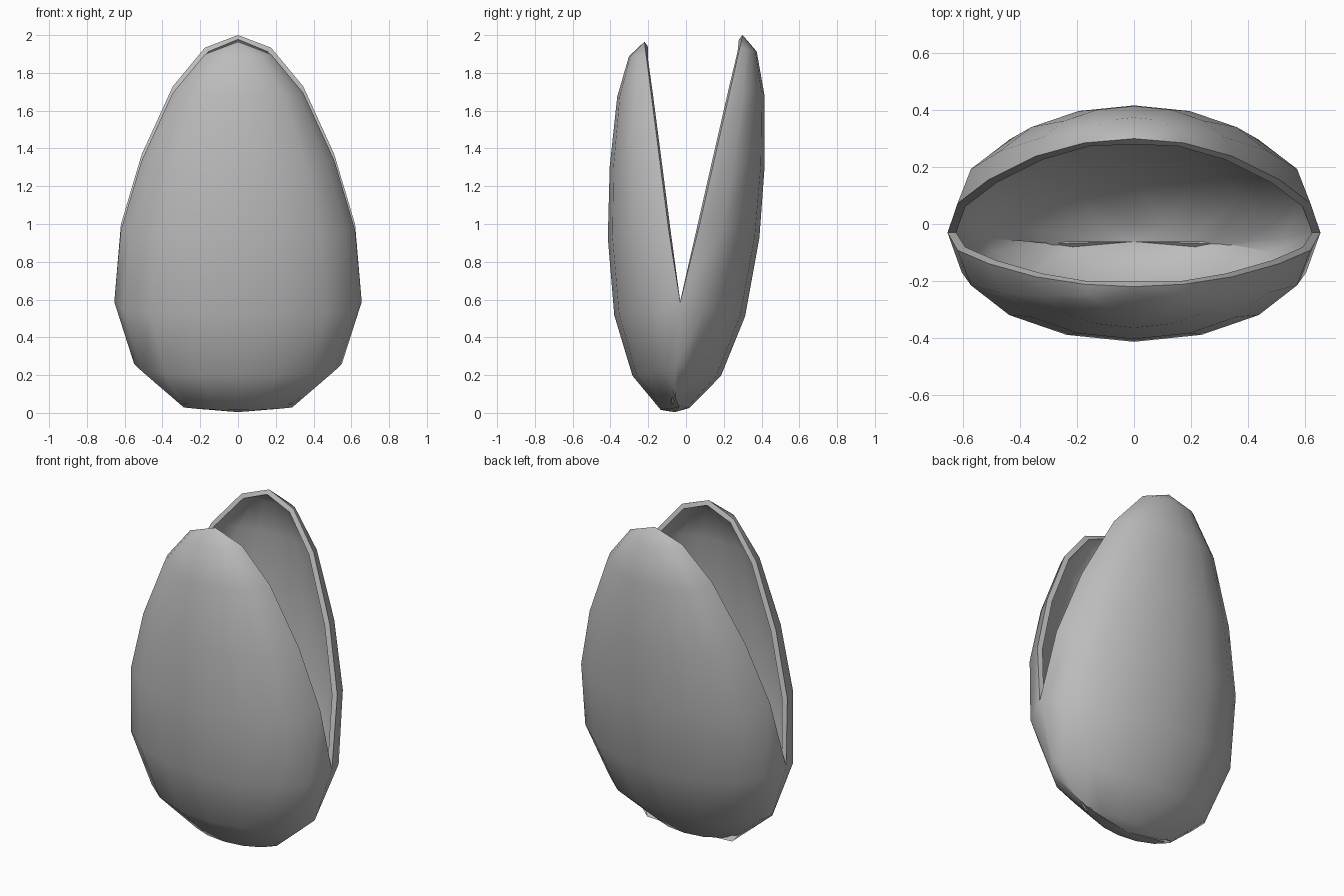
import bpy, bmesh, math

old = bpy.data.objects.get("Cube")
if old:
    bpy.data.objects.remove(old, do_unlink=True)

# Egg profile: distance along the rim from the base, half width
PROFILE = [(0, 0), (.065, .31), (.268, .55), (.605, .655), (1.025, .62),
           (1.405, .51), (1.775, .345), (1.985, .175), (2.053, 0)]
STEPS = 8          # segments around each half
FLATTEN = .523     # depth of a half relative to its half width
HINGE_ROW = 3      # the halves are joined up to this row
TOP = len(PROFILE) - 1

# Side, tip y (outward), tip z, opening angle, length factor
BACK = (1, .30, 2.0, math.radians(12.8), 1.0)
FRONT = (-1, .22, 1.965, math.radians(7.3), .978)


def place(half, row, step):
    """Position of a shell point on one tilted half."""
    side, tip_y, tip_z, tilt, stretch = half
    s, r = PROFILE[row]
    angle = math.pi * step / STEPS
    depth = FLATTEN * r * math.sin(angle)
    drop = (PROFILE[-1][0] - s) * stretch
    y = tip_y - drop * math.sin(tilt) + depth * math.cos(tilt)
    z = tip_z - drop * math.cos(tilt) - depth * math.sin(tilt)
    return r * math.cos(angle), side * y, max(z, 0.004)


def hinge(row, step):
    """Shared point where the two halves join."""
    back, front = place(BACK, row, step), place(FRONT, row, step)
    return back[0], (back[1] + front[1]) / 2, back[2]


bm = bmesh.new()
verts = {}


def vert(half, row, step):
    if row in (0, TOP):
        step = 0
    joined = row <= HINGE_ROW and step in (0, STEPS)
    key = (0 if joined else half[0], row, step)
    if key not in verts:
        verts[key] = bm.verts.new(hinge(row, step) if joined else place(half, row, step))
    return verts[key]


# Both halves of the shell, wound outward
for half in (BACK, FRONT):
    for row in range(TOP):
        for step in range(STEPS):
            corners = [vert(half, row, step), vert(half, row, step + 1),
                       vert(half, row + 1, step + 1), vert(half, row + 1, step)]
            corners = list(dict.fromkeys(corners))
            if half is FRONT:
                corners.reverse()
            bm.faces.new(corners)

mesh = bpy.data.meshes.new("split_shell")
bm.to_mesh(mesh)
bm.free()
shell = bpy.data.objects.new("split_shell", mesh)
bpy.context.collection.objects.link(shell)

# Plain grey
grey = bpy.data.materials.new("plain_grey")
grey.use_nodes = True
colour = (.5, .5, .5, 1)
grey.diffuse_color = colour
grey.node_tree.nodes["Principled BSDF"].inputs["Base Color"].default_value = colour
mesh.materials.append(grey)

# Wall thickness, inward
bpy.ops.object.select_all(action='DESELECT')
shell.select_set(True)
bpy.context.view_layer.objects.active = shell
wall = shell.modifiers.new("wall", 'SOLIDIFY')
wall.thickness = .03
wall.offset = -1
bpy.ops.object.modifier_apply(modifier=wall.name)
bpy.ops.object.shade_smooth_by_angle(angle=math.radians(60))
